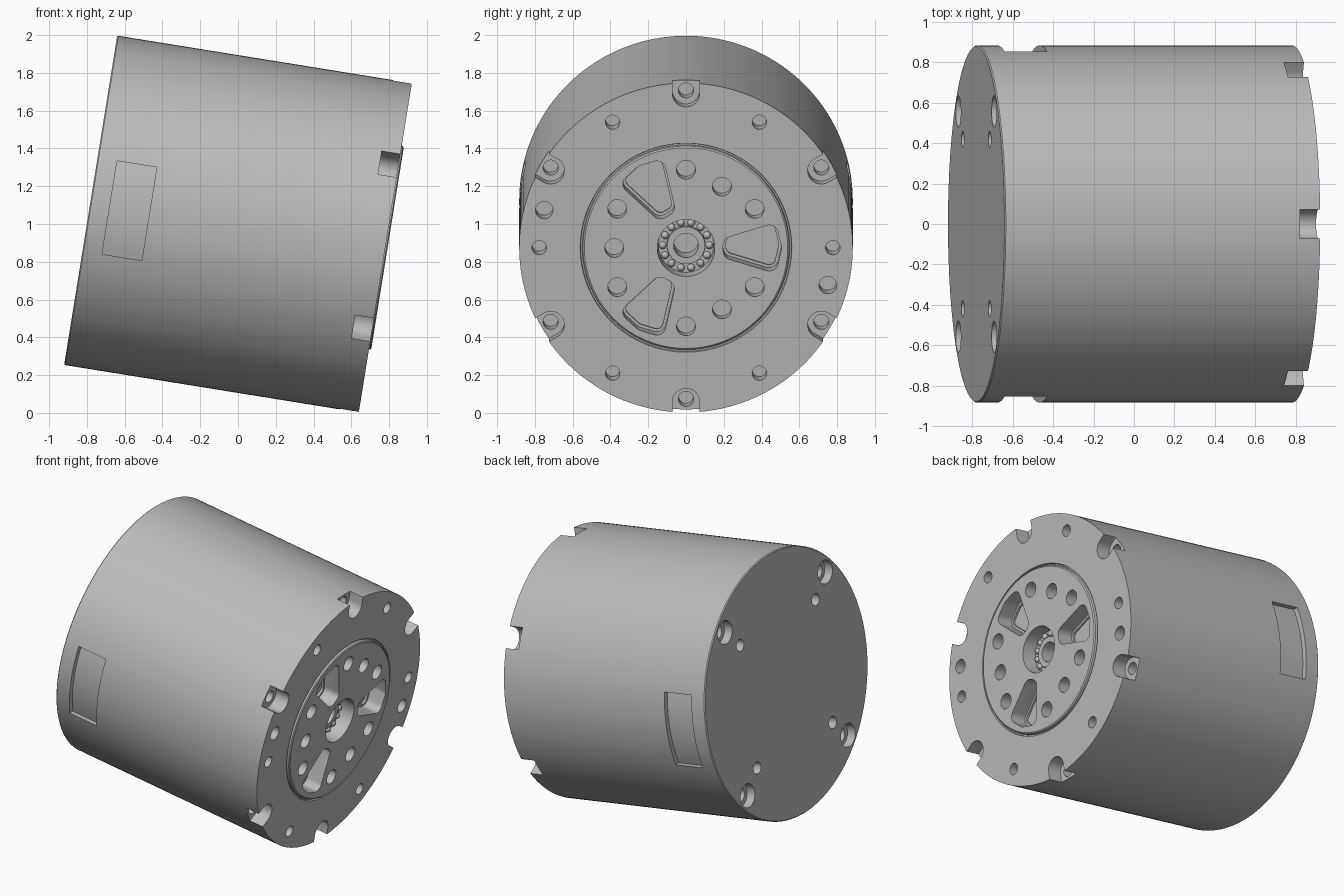
import bpy, bmesh, math
from math import sin, cos, radians, tau
from mathutils import Matrix, Vector
from mathutils.geometry import convex_hull_2d

cube = bpy.data.objects.get("Cube")
if cube:
    bpy.data.objects.remove(cube)

R, HALF = 0.883, 0.79            # body radius and half length, axis along x
TILT = radians(9.15)
FRONT, BACK = HALF, -HALF
DISC = FRONT + 0.012             # raised hub disc
POSE = Matrix.Translation((0, 0, 1)) @ Matrix.Rotation(TILT, 4, 'Y')

grey = bpy.data.materials.new("machined grey")
grey.use_nodes = True
colour = (0.5, 0.5, 0.5, 1)
grey.diffuse_color = colour
grey.node_tree.nodes["Principled BSDF"].inputs["Base Color"].default_value = colour


def to_object(name, bm):
    bmesh.ops.recalc_face_normals(bm, faces=bm.faces)
    mesh = bpy.data.meshes.new(name)
    bm.to_mesh(mesh)
    bm.free()
    mesh.materials.append(grey)
    obj = bpy.data.objects.new(name, mesh)
    bpy.context.collection.objects.link(obj)
    return obj


def lathe(name, profile, steps=144):
    """Spin (x, radius) points around the x axis."""
    bm = bmesh.new()
    verts = [bm.verts.new((x, 0, r)) for x, r in profile]
    edges = [bm.edges.new(pair) for pair in zip(verts, verts[1:])]
    bmesh.ops.spin(bm, geom=verts + edges, cent=(0, 0, 0), axis=(1, 0, 0),
                   angle=tau, steps=steps, use_duplicate=False)
    bmesh.ops.remove_doubles(bm, verts=bm.verts, dist=0.0001)
    return to_object(name, bm)


def prism(bm, outline, x0, x1):
    """Extrude a (y, z) outline from x0 to x1."""
    face = bm.faces.new([bm.verts.new((x0, y, z)) for y, z in outline])
    new = bmesh.ops.extrude_face_region(bm, geom=[face])["geom"]
    bmesh.ops.translate(bm, vec=(x1 - x0, 0, 0),
                        verts=[v for v in new if isinstance(v, bmesh.types.BMVert)])


def rounded(centres, radius, degrees, steps=32):
    """Hull of equal circles, turned around the axis."""
    pts = []
    for cy, cz in centres:
        for i in range(steps):
            a = tau * i / steps
            p = Vector((cy + radius * cos(a), cz + radius * sin(a)))
            pts.append(Matrix.Rotation(radians(degrees), 2) @ p)
    return [pts[i] for i in convex_hull_2d(pts)]


def hole(bm, dist, degrees, radius, x0, x1):
    prism(bm, rounded([(dist, 0)], radius, degrees), x0, x1)


def cut(target, bm):
    cutter = to_object("cutter", bm)
    cutter.hide_render = True
    mod = target.modifiers.new("cut", 'BOOLEAN')
    mod.operation, mod.solver, mod.object = 'DIFFERENCE', 'EXACT', cutter
    bpy.context.view_layer.objects.active = target
    bpy.ops.object.modifier_apply(modifier=mod.name)
    bpy.data.objects.remove(cutter)


# Body with raised disc, groove and stepped hub bore
housing = lathe("motor_housing", [
    (BACK, 0), (BACK, R - 0.006), (BACK + 0.006, R), (FRONT, R),
    (FRONT, 0.56), (FRONT - 0.012, 0.557), (FRONT - 0.012, 0.549),
    (DISC - 0.006, 0.546), (DISC, 0.538),
    (DISC, 0.152), (DISC - 0.1, 0.146), (DISC - 0.1, 0.102),
    (DISC - 0.085, 0.1), (DISC - 0.085, 0.065), (DISC - 0.25, 0.065), (DISC - 0.25, 0)])

wide, deep = bmesh.new(), bmesh.new()
OUT = FRONT + 0.1

# Rim notches with bolt holes, and the outer ring of disc holes
for a in range(30, 390, 60):
    prism(wide, rounded([(0.827, 0), (1.05, 0)], 0.072, a), FRONT - 0.1, OUT)
    hole(deep, 0.827, a, 0.04, FRONT - 0.2, FRONT - 0.08)
    hole(wide, 0.42, a, 0.05, FRONT - 0.08, OUT)

# Front flange holes
for a in range(0, 360, 60):
    hole(wide, 0.777, a, 0.038, FRONT - 0.12, OUT)
for a in (165, -15):
    hole(wide, 0.777, a, 0.046, FRONT - 0.12, OUT)

# Rounded pockets and the inner disc holes
for a in (0, 120, 240):
    centres = [(0.245, -0.015), (0.245, 0.015), (0.44, -0.075), (0.44, 0.075), (0.457, 0)]
    prism(wide, rounded(centres, 0.048, a), FRONT - 0.1, OUT)
    prism(deep, rounded(centres, 0.033, a), FRONT - 0.115, FRONT - 0.08)
    hole(wide, 0.38, a + 60, 0.05, FRONT - 0.08, OUT)

# Counterbored and plain holes in the back
for a in range(45, 360, 90):
    hole(wide, 0.787, a, 0.078, BACK - 0.1, BACK + 0.06)
    hole(deep, 0.787, a, 0.048, BACK + 0.04, BACK + 0.16)
    hole(wide, 0.592, a, 0.04, BACK - 0.1, BACK + 0.1)

# Curved shallow windows in both sides
for side in (-1, 1):
    heights = [-0.272 + 0.5 * i / 16 for i in range(17)]
    arc = [(side * math.sqrt(0.85 ** 2 - z * z), z) for z in heights]
    prism(wide, arc + [(side, heights[-1]), (side, heights[0])], -0.685, -0.472)

cut(housing, wide)
cut(housing, deep)

# Bearing balls seated around the hub bore
balls = bmesh.new()
for i in range(14):
    a = tau * i / 14
    spot = Matrix.Translation((DISC - 0.097, 0.123 * cos(a), 0.123 * sin(a)))
    bmesh.ops.create_uvsphere(balls, u_segments=16, v_segments=10, radius=0.02, matrix=spot)
bearing = to_object("bearing_balls", balls)

# Shade and pose
for obj in (housing, bearing):
    bpy.ops.object.select_all(action='DESELECT')
    obj.select_set(True)
    bpy.context.view_layer.objects.active = obj
    bpy.ops.object.shade_smooth_by_angle(angle=radians(30))
    obj.matrix_world = POSE
